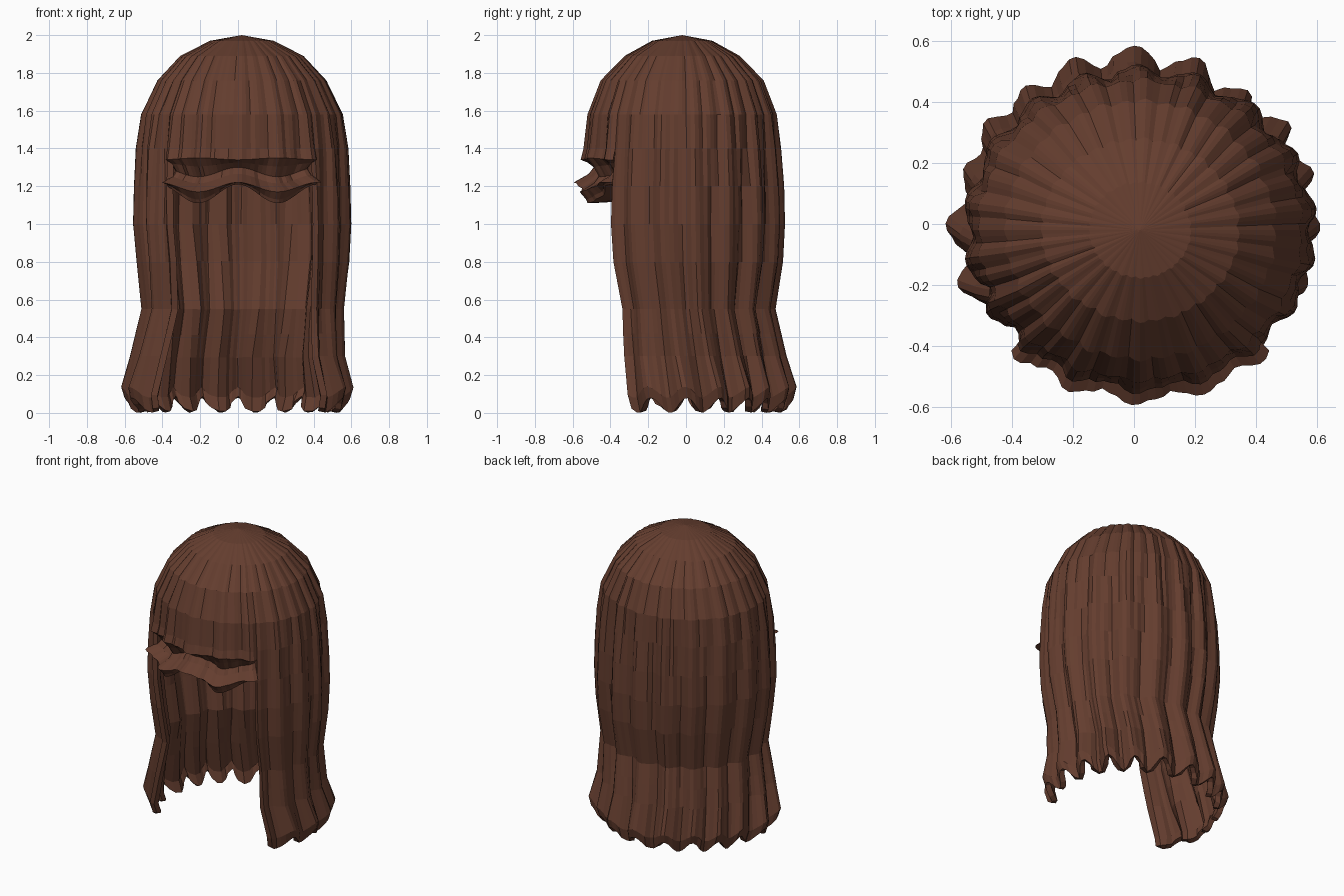
import bpy, bmesh, math, random

if "Cube" in bpy.data.objects:
    bpy.data.objects.remove(bpy.data.objects["Cube"])

random.seed(4)
brown = bpy.data.materials.new("chestnut brown")
brown.diffuse_color = (0.128, 0.047, 0.028, 1)
brown.use_nodes = True
brown.node_tree.nodes["Principled BSDF"].inputs["Base Color"].default_value = brown.diffuse_color

LOBES, COLS = 18, 144
EDGE = 18                      # columns from the centre front to the opening edge
lobe_size = [random.uniform(0.75, 1.15) for _ in range(LOBES)]
lobe_flare = [random.uniform(-0.02, 0.02) for _ in range(LOBES)]

# Outer outline: height, x radius, y radius, x centre, y centre, groove depth
OUTLINE = [
    (2.00, 0.00, 0.00, 0.02, -0.02, 0.000),
    (1.97, 0.17, 0.16, 0.02, -0.02, 0.012),
    (1.89, 0.33, 0.305, 0.02, -0.02, 0.020),
    (1.76, 0.452, 0.432, 0.02, -0.02, 0.028),
    (1.58, 0.54, 0.502, 0.02, -0.02, 0.034),
    (1.40, 0.57, 0.525, 0.02, -0.02, 0.056),
    (1.20, 0.58, 0.54, 0.02, -0.02, 0.058),
    (1.00, 0.585, 0.545, 0.02, -0.02, 0.058),
    (0.80, 0.57, 0.535, 0.025, -0.02, 0.058),
    (0.55, 0.54, 0.495, 0.025, -0.02, 0.060),
    (0.30, 0.565, 0.54, 0.00, -0.01, 0.070),
    (0.08, 0.605, 0.58, 0.00, 0.00, 0.080),
    (0.00, 0.585, 0.565, 0.00, 0.00, 0.080),
]


def outline(z):
    for a, b in zip(OUTLINE, OUTLINE[1:]):
        if z >= b[0]:
            t = (a[0] - z) / (a[0] - b[0])
            return [p + (q - p) * t for p, q in zip(a[1:], b[1:])]
    return OUTLINE[-1][1:]


def drift(phi, z):
    """Lets the strands wander sideways on their way down."""
    return phi + 0.035 * math.sin(3 * phi + 2.2 * z)


def groove(phi, z):
    """0 on the ridge of a strand, 1 in the crease between strands."""
    p = drift(phi, z)
    big = (1 - abs(math.cos(p * LOBES / 2))) ** 1.2
    fine = 1 - abs(math.cos(p * LOBES + 0.4))
    k = min(1, max(0, (1.75 - z) / 0.7))          # fine pleats above, broad locks below
    return big * (0.3 + 0.6 * k) + fine * (0.7 - 0.5 * k)


def surface(phi, z, spread=0.0, dr=0.0):
    rx, ry, cx, cy, depth = outline(z)
    lobe = round(phi / math.tau * LOBES) % LOBES
    flare = lobe_flare[lobe] * max(0, 1 - z / 0.6) * abs(math.cos(phi * LOBES / 2))
    r = dr + flare - depth * groove(phi, z) * lobe_size[lobe]
    # swing the locks backwards, away from the face opening
    side = 1 if phi % math.tau < math.pi else -1
    back = abs(math.pi - phi % math.tau)
    a = phi + side * spread * back / (math.pi * 0.75)
    return [cx + max(0, rx + r) * math.sin(a), cy - max(0, ry + r) * math.cos(a), z]


def sheet(name, columns, rows, point, closed, thickness):
    bm = bmesh.new()
    grid = [[bm.verts.new(point(c * math.tau / COLS, row)) for c in columns] for row in rows]
    n = len(columns)
    for top, low in zip(grid, grid[1:]):
        for i in range(n if closed else n - 1):
            j = (i + 1) % n
            bm.faces.new((top[i], low[i], low[j], top[j]))
    bmesh.ops.remove_doubles(bm, verts=bm.verts, dist=0.0005)
    mesh = bpy.data.meshes.new(name)
    bm.to_mesh(mesh)
    bm.free()
    mesh.materials.append(brown)
    ob = bpy.data.objects.new(name, mesh)
    bpy.context.collection.objects.link(ob)
    mod = ob.modifiers.new("thickness", 'SOLIDIFY')
    mod.thickness, mod.offset = thickness, -1
    return ob


# Crown: pleated dome
sheet("crown", range(COLS), [2.0, 1.97, 1.89, 1.76, 1.58], surface, True, 0.03)


# Long hair: back and side locks with a scalloped, flared hem
def long_point(phi, z):
    low = min(1, max(0, (0.9 - z) / 0.9))
    x, y, h = surface(phi, z, math.radians(12) * low ** 1.3)
    ridge = abs(math.cos(drift(phi, 0) * LOBES / 2))
    return x, y, h + 0.08 * max(0, 1 - z / 0.3) * ridge ** 2


sheet("long_hair", range(EDGE, COLS - EDGE + 1),
      [1.58, 1.40, 1.20, 1.0, 0.8, 0.55, 0.42, 0.30, 0.08, 0.0],
      long_point, False, 0.035)

# Fringe: hangs over the brow, tucks in, then flicks out in a wave
# rows: height, radial offset, wave strength
FRINGE = [(1.58, 0, 0), (1.40, 0, 0), (1.345, 0.01, -0.1),
          (1.315, -0.03, 0.2), (1.275, -0.065, 0.5), (1.24, -0.04, 0.5),
          (1.195, 0.035, 0.5), (1.175, 0.0, 0.9), (1.16, -0.01, 1)]


def fringe_point(phi, row):
    z, dr, wave = row
    x, y, h = surface(phi, z, 0, dr)
    return x, y, h + 0.05 * wave * math.cos(math.tau * x / 0.42)


sheet("fringe", range(-EDGE, EDGE + 1), FRINGE, fringe_point, False, 0.025)


# Fringe underside: folds back from the wavy rim towards the forehead
def under_point(phi, row):
    dr, lift = row
    x, y, h = surface(phi, 1.16, 0, dr)
    return x, y, h + lift + 0.05 * math.cos(math.tau * x / 0.42)


sheet("fringe_underside", range(-EDGE, EDGE + 1),
      [(-0.01, 0.0), (-0.08, 0.005), (-0.13, 0.03)], under_point, False, 0.012)
